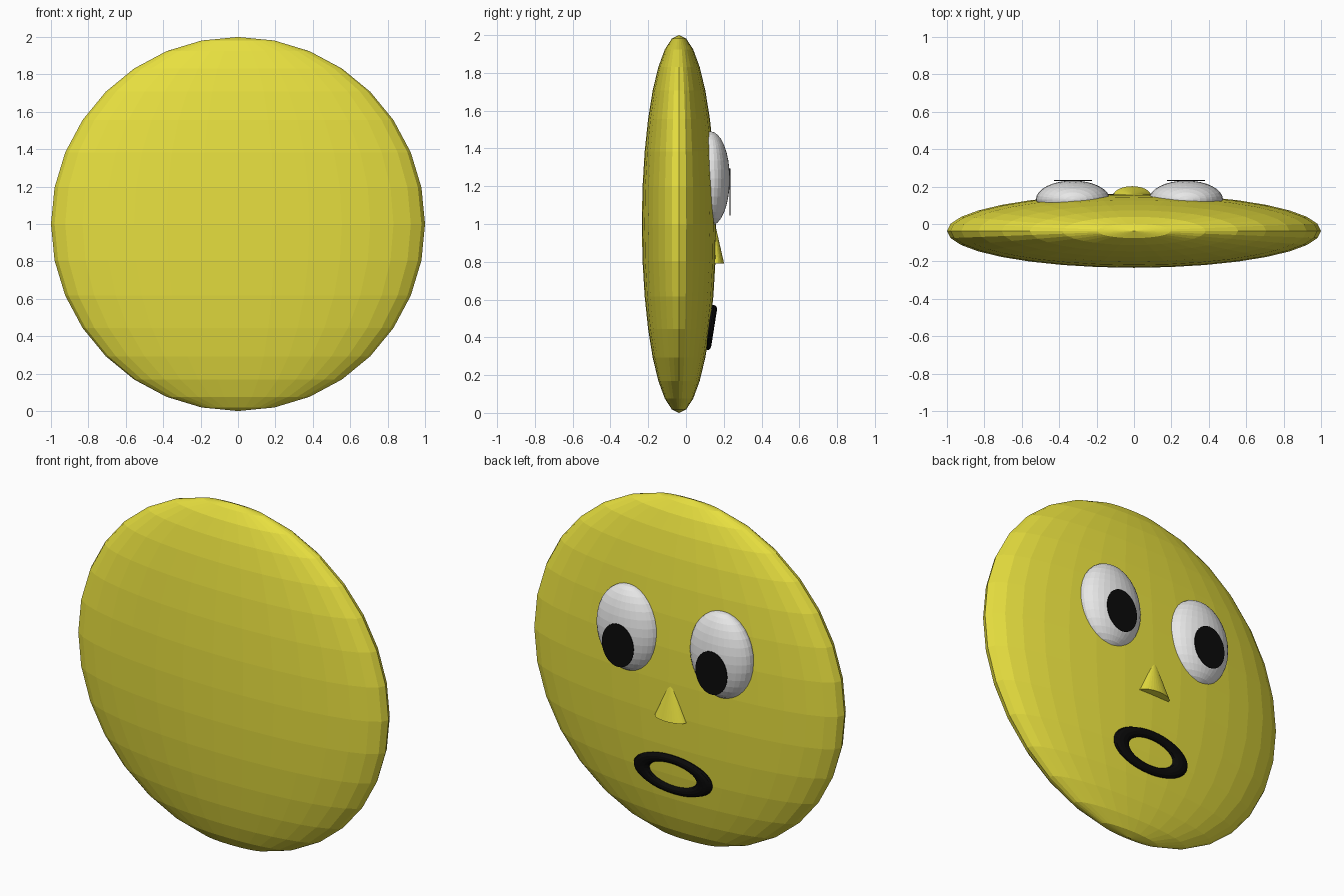
import bpy, math

if "Cube" in bpy.data.objects:
    bpy.data.objects.remove(bpy.data.objects["Cube"])


def material(name, rgb):
    m = bpy.data.materials.new(name)
    m.diffuse_color = (*rgb, 1)
    m.use_nodes = True
    m.node_tree.nodes["Principled BSDF"].inputs["Base Color"].default_value = m.diffuse_color
    return m


yellow = material("yellow", (0.8, 0.74, 0.05))
white = material("white", (0.8, 0.8, 0.8))
black = material("black", (0.003, 0.003, 0.003))


def finish(name, mat, scale=(1, 1, 1)):
    ob = bpy.context.object
    ob.name = name
    ob.scale = scale
    ob.data.materials.append(mat)
    return ob


def ellipsoid(name, mat, loc, radii):
    bpy.ops.mesh.primitive_uv_sphere_add(segments=32, ring_count=16, radius=1, location=loc)
    return finish(name, mat, radii)


# Flattened round head
ellipsoid("head", yellow, (0, -0.037, 1.0), (1.0, 0.197, 1.0))

# Bulging eyes with flat pupil discs just in front of them
for side, x in (("left", -0.327), ("right", 0.278)):
    ellipsoid(side + "_eye", white, (x, 0.13, 1.24), (0.198, 0.102, 0.25))
    bpy.ops.mesh.primitive_cylinder_add(vertices=32, radius=1, depth=1,
                                        location=(x, 0.2325, 1.17),
                                        rotation=(math.radians(90), 0, 0))
    finish(side + "_pupil", black, (0.102, 0.125, 0.004))

# Half-buried cone nose
bpy.ops.mesh.primitive_cone_add(vertices=32, radius1=1, radius2=0, depth=0.22,
                                location=(-0.01, 0.152, 0.9))
finish("nose", yellow, (0.1, 0.05, 1))

# Open ring mouth, leaning with the face
bpy.ops.mesh.primitive_torus_add(major_radius=1, minor_radius=0.25,
                                 major_segments=48, minor_segments=12,
                                 location=(-0.007, 0.129, 0.452),
                                 rotation=(math.radians(81), 0, 0))
finish("mouth", black, (0.203, 0.097, 0.08))
